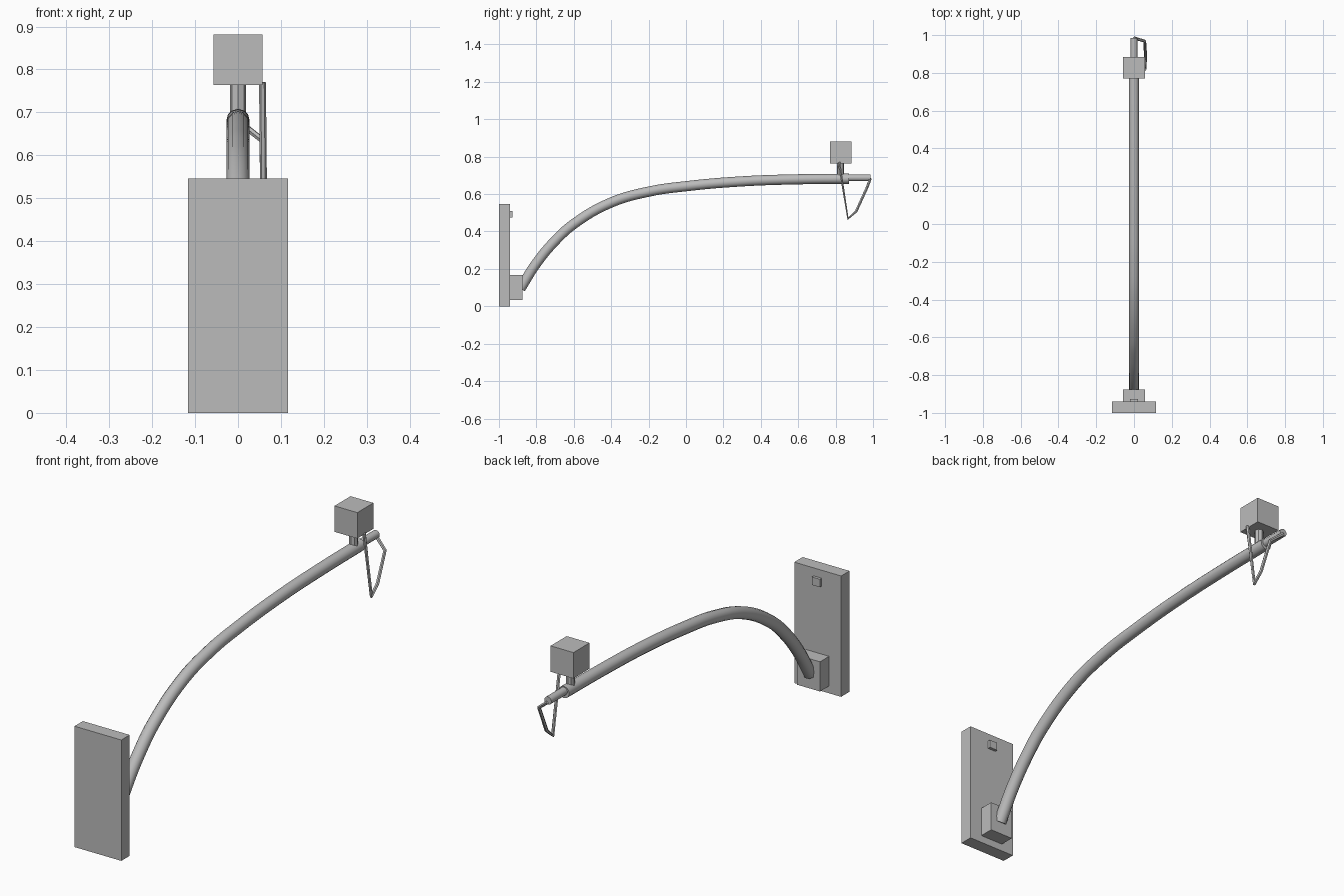
import bpy
from mathutils import Vector

cube = bpy.data.objects.get("Cube")
if cube:
    bpy.data.objects.remove(cube, do_unlink=True)

# One plain grey for the whole fixture
grey = bpy.data.materials.new("plain_grey")
grey.use_nodes = True
colour = (0.5, 0.5, 0.5, 1)
grey.diffuse_color = colour
grey.node_tree.nodes["Principled BSDF"].inputs["Base Color"].default_value = colour


def box(name, low, high):
    """Box between two opposite corners."""
    low, high = Vector(low), Vector(high)
    bpy.ops.mesh.primitive_cube_add(size=1, location=(low + high) / 2)
    ob = bpy.context.object
    ob.name = name
    ob.scale = high - low
    bpy.ops.object.transform_apply(location=False, rotation=False, scale=True)
    ob.data.materials.append(grey)
    return ob


def pipe(name, points, radius, resolution, curved=False):
    """Capped round bar swept through the points."""
    curve = bpy.data.curves.new(name, "CURVE")
    curve.dimensions = "3D"
    curve.bevel_depth = radius
    curve.bevel_resolution = resolution
    curve.use_fill_caps = True
    curve.resolution_u = 6
    spline = curve.splines.new("BEZIER")
    spline.bezier_points.add(len(points) - 1)
    for bp, co in zip(spline.bezier_points, points):
        bp.co = co
        bp.handle_left_type = bp.handle_right_type = "AUTO" if curved else "VECTOR"
    if not curved:
        spline.resolution_u = 1
    ob = bpy.data.objects.new(name, curve)
    bpy.context.collection.objects.link(ob)
    bpy.ops.object.select_all(action="DESELECT")
    ob.select_set(True)
    bpy.context.view_layer.objects.active = ob
    bpy.ops.object.convert(target="MESH")
    ob = bpy.context.object
    ob.name = name
    ob.data.materials.clear()
    ob.data.materials.append(grey)
    bpy.ops.object.shade_smooth_by_angle(angle=0.7)
    return ob


# Wall plate with its socket and small button
box("wall_plate", (-0.117, -1, 0), (0.117, -0.94, 0.546))
box("arm_socket", (-0.057, -0.94, 0.033), (0.057, -0.875, 0.167))
box("plate_button", (-0.02, -0.94, 0.474), (0.02, -0.927, 0.51))

# Long curved arm and its narrower tip
arm_path = [(-0.885, 0.095), (-0.8, 0.23), (-0.7, 0.35), (-0.6, 0.44), (-0.4, 0.555),
            (-0.2, 0.613), (0, 0.642), (0.3, 0.668), (0.6, 0.679), (0.872, 0.682)]
pipe("curved_arm", [(0, y, z) for y, z in arm_path], 0.027, 4, curved=True)
pipe("arm_tip", [(0, 0.84, 0.687), (0, 0.986, 0.687)], 0.018, 4)

# Head block on a short post
box("head_block", (-0.057, 0.77, 0.764), (0.057, 0.885, 0.881))
pipe("head_post", [(0, 0.825, 0.68), (0, 0.825, 0.77)], 0.019, 2)

# Bent rod hanging from the head and joining the arm tip
rod_path = [(0, 0.985, 0.68), (0.057, 0.968, 0.635), (0.06, 0.91, 0.508),
            (0.06, 0.866, 0.468), (0.057, 0.818, 0.77)]
pipe("hanging_rod", rod_path, 0.008, 1)
